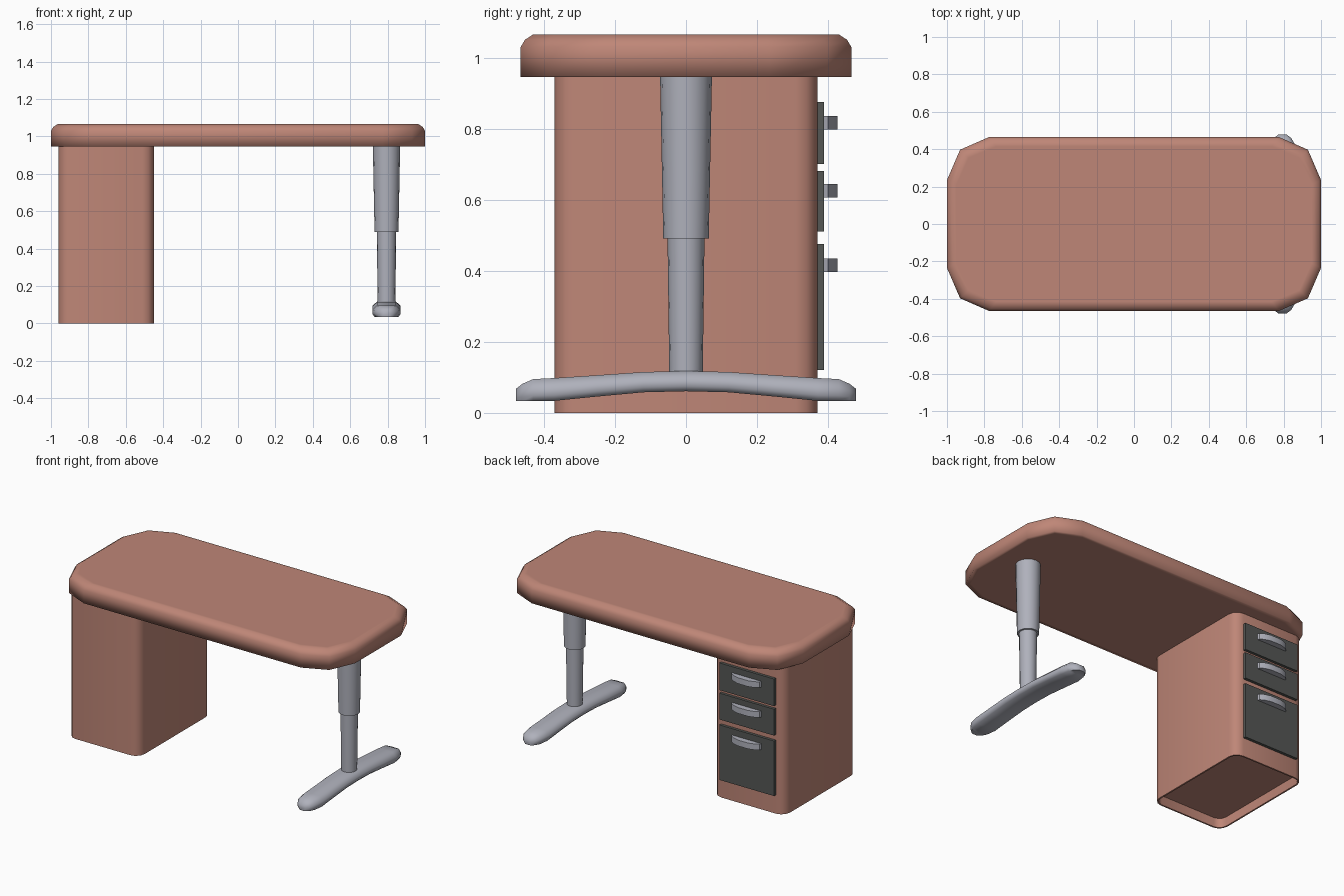
import bpy, bmesh
from math import radians, sin, cos, pi

if "Cube" in bpy.data.objects:
    bpy.data.objects.remove(bpy.data.objects["Cube"])


def material(name, rgb):
    m = bpy.data.materials.new(name)
    m.diffuse_color = (*rgb, 1)
    m.use_nodes = True
    m.node_tree.nodes["Principled BSDF"].inputs["Base Color"].default_value = m.diffuse_color
    return m


WOOD = material("wood", (0.52, 0.24, 0.185))
METAL = material("metal", (0.43, 0.44, 0.50))
DARK = material("dark_front", (0.09, 0.095, 0.09))


def loft(name, rings, mat, angle=40):
    """Skin a list of equal-length point rings, cap both ends."""
    bm = bmesh.new()
    vs = [[bm.verts.new(p) for p in r] for r in rings]
    n = len(vs[0])
    for a, b in zip(vs, vs[1:]):
        for i in range(n):
            j = (i + 1) % n
            bm.faces.new((a[i], a[j], b[j], b[i]))
    bm.faces.new(vs[0][::-1])
    bm.faces.new(vs[-1])
    bmesh.ops.recalc_face_normals(bm, faces=bm.faces)
    me = bpy.data.meshes.new(name)
    bm.to_mesh(me)
    bm.free()
    me.shade_smooth()
    me.set_sharp_from_angle(angle=radians(angle))
    me.materials.append(mat)
    ob = bpy.data.objects.new(name, me)
    bpy.context.collection.objects.link(ob)
    return ob


def rounded_rect(cx, cy, hx, hy, r, z, seg=3):
    pts = []
    for k, (sx, sy) in enumerate([(1, 1), (-1, 1), (-1, -1), (1, -1)]):
        for s in range(seg + 1):
            a = (k + s / seg) * pi / 2
            pts.append((cx + sx * (hx - r) + r * cos(a),
                        cy + sy * (hy - r) + r * sin(a), z))
    return pts


# Desktop: twelve-sided outline with a chamfered upper edge
quarter = [(1, 0.235), (0.93, 0.397), (0.775, 0.465)]
outline = (quarter + [(-x, y) for x, y in quarter[::-1]]
           + [(-x, -y) for x, y in quarter] + [(x, -y) for x, y in quarter[::-1]])


def top_ring(inset, z):
    return [(x * (1 - inset), y * (1 - inset / 0.465), z) for x, y in outline]


loft("desktop", [top_ring(0.025, 0.945), top_ring(0, 0.945), top_ring(0, 1.03),
                 top_ring(0.012, 1.05), top_ring(0.035, 1.065),
                 top_ring(0.05, 1.065)], WOOD, 100)

# Cabinet: rounded box with a recessed underside
CX = -0.705
loft("cabinet", [rounded_rect(CX, 0, 0.245, 0.36, 0.05, 0.06),
                 rounded_rect(CX, 0, 0.245, 0.36, 0.05, 0),
                 rounded_rect(CX, 0, 0.255, 0.37, 0.06, 0),
                 rounded_rect(CX, 0, 0.255, 0.37, 0.06, 0.948)], WOOD)

# Drawer fronts and bowed handles on the back (+y) side
bow = [(0.105, 0.385), (0.1, 0.4), (0.075, 0.415), (0.035, 0.426)]
bow += [(-x, y) for x, y in bow[::-1]]
drawers = [(0.70, 0.875, 0.817), (0.51, 0.68, 0.625), (0.12, 0.475, 0.415)]
for i, (z0, z1, zh) in enumerate(drawers, 1):
    loft(f"drawer_front_{i}",
         [[(CX + sx * 0.195, y, z) for sx, z in
           ((-1, z0), (1, z0), (1, z1), (-1, z1))] for y in (0.365, 0.388)], DARK)
    loft(f"drawer_handle_{i}",
         [[(CX + x, y, zh + dz) for x, y in bow] for dz in (-0.019, 0.019)], METAL)

# Telescopic leg column
LX = 0.794
loft("leg_column",
     [[(LX + r * cos(2 * pi * i / 16), r * sin(2 * pi * i / 16), z) for i in range(16)]
      for r, z in ((0.047, 0.1), (0.052, 0.49), (0.064, 0.49), (0.073, 0.948))], METAL)

# Arched foot: cross-sections along y as (y, half width, bottom z, top z)
half = [(0.12, 0.075, 0.058, 0.115), (0.25, 0.075, 0.046, 0.106),
        (0.37, 0.075, 0.034, 0.098), (0.43, 0.064, 0.033, 0.095),
        (0.46, 0.046, 0.033, 0.082), (0.478, 0.022, 0.033, 0.068)]
stations = ([(-y, w, b, t) for y, w, b, t in half[::-1]]
            + [(0, 0.075, 0.061, 0.118)] + half)
rings = []
for y, w, b, t in stations:
    h = t - b
    side = [(0.85 * w, b), (w, b + 0.25 * h), (w, b + 0.6 * h), (0.65 * w, t)]
    rings.append([(LX + x, y, z) for x, z in side]
                 + [(LX - x, y, z) for x, z in side[::-1]])
loft("leg_foot", rings, METAL, 60)
